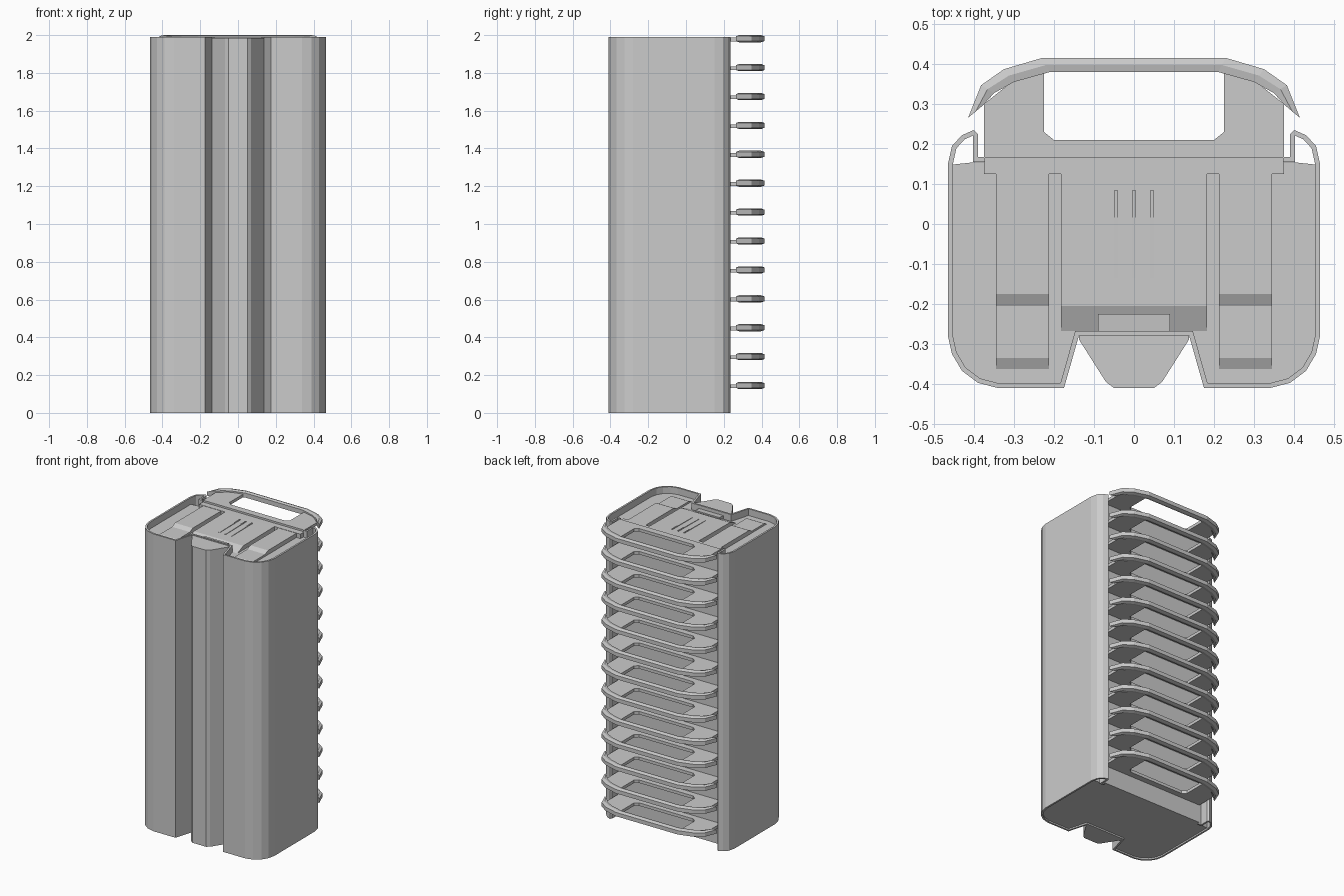
import bpy, bmesh, math
from mathutils import Vector

if "Cube" in bpy.data.objects:
    bpy.data.objects.remove(bpy.data.objects["Cube"])


def make(name, verts, faces, smooth=False):
    me = bpy.data.meshes.new(name)
    me.from_pydata(verts, [], faces)
    bm = bmesh.new()
    bm.from_mesh(me)
    bmesh.ops.recalc_face_normals(bm, faces=bm.faces)
    bm.to_mesh(me)
    bm.free()
    ob = bpy.data.objects.new(name, me)
    bpy.context.collection.objects.link(ob)
    if smooth:
        bpy.context.view_layer.objects.active = ob
        ob.select_set(True)
        bpy.ops.object.shade_smooth_by_angle(angle=math.radians(28))
        ob.select_set(False)
    return ob


def prism(name, pts, lo, hi, axis='z', smooth=False):
    """Extrude a closed outline: (x, y) along z, or (y, z) along x."""
    n = len(pts)
    put = (lambda p, h: (p[0], p[1], h)) if axis == 'z' else (lambda p, h: (h, p[0], p[1]))
    verts = [put(p, h) for h in (lo, hi) for p in pts]
    faces = [tuple(range(n)), tuple(range(n, 2 * n))]
    faces += [(i, (i + 1) % n, n + (i + 1) % n, n + i) for i in range(n)]
    return make(name, verts, faces, smooth)


def loft(name, sections):
    """Join closed cross-sections of equal point count into a capped solid."""
    k = len(sections[0])
    verts = [v for s in sections for v in s]
    faces = [tuple(range(k)), tuple(range(len(verts) - k, len(verts)))]
    for s in range(len(sections) - 1):
        a, b = s * k, (s + 1) * k
        faces += [(a + i, a + (i + 1) % k, b + (i + 1) % k, b + i) for i in range(k)]
    return make(name, verts, faces)


def mirrored(right):
    return [(-x, y) for x, y in reversed(right)] + list(right)


def offset(path, d):
    """Offset an open path to its left with mitred corners."""
    out = []
    for i, p in enumerate(path):
        p = Vector(p)
        normals = []
        for a, b in ((i - 1, i), (i, i + 1)):
            if a >= 0 and b < len(path):
                t = (Vector(path[b]) - Vector(path[a])).normalized()
                normals.append(Vector((-t.y, t.x)))
        m = sum(normals, Vector((0, 0))).normalized()
        out.append(tuple(p + m * d / max(0.4, m.dot(normals[0]))))
    return out


# Outer shell: thin wall with rounded corners, front notch and hooked back edges
half = [(.138, -.28), (.175, -.41), (.34, -.41), (.39, -.397), (.43, -.367), (.455, -.325),
        (.465, -.28), (.465, .15), (.455, .195), (.43, .222), (.40, .235), (.39, .225),
        (.39, .167), (.372, .167)]
outer = mirrored(half)
inner = offset(outer, .012)
loft("outer_shell", [[(a[0], a[1], 0), (b[0], b[1], 0), (b[0], b[1], 1.99), (a[0], a[1], 1.99)]
                     for a, b in zip(outer, inner)])

# Inner core filling the shell, recessed at top and bottom
core = inner[len(half):][:8] + [(.402, .154), (.373, .154), (.373, .17)]
prism("inner_core", mirrored(core), .01, 1.945)

# Front tab running the full height inside the notch
prism("front_tab", mirrored([(.05, -.41), (.07, -.395), (.138, -.288), (.138, -.279)]), 0, 1.985)

# Top tray: back deck, centre plate with sloped front, and grip
prism("back_deck", [(.17, 1.94), (.17, 1.975), (.125, 1.975), (.125, 1.94)], -.375, .375, 'x')
prism("centre_plate", [(.126, 1.94), (.126, 1.975), (-.205, 1.972), (-.268, 1.945), (-.268, 1.94)],
      -.183, .183, 'x')
prism("front_grip", [(-.225, 1.94), (-.225, 1.972), (-.272, 1.968), (-.272, 1.94)], -.09, .09, 'x')

# Stepped runners on both sides of the top
for side in (-1, 1):
    a, b = sorted((side * .213, side * .345))
    prism("runner", [(.126, 1.94), (.126, 1.973), (-.175, 1.973), (-.205, 1.958), (-.335, 1.958),
                     (-.362, 1.945), (-.362, 1.94)], a, b, 'x')

# Small ribs in the middle of the centre plate
for x in (-.045, 0, .045):
    prism("centre_rib", [(.085, 1.97), (.085, 1.979), (-.135, 1.975), (-.135, 1.97)],
          x - .004, x + .004, 'x')

# Handle pieces: flat neck and curved grip bar with hooked tips, stacked 13 times
neck_half = [(0, .165), (.375, .165), (.375, .30), (.30, .36), (.225, .385), (.225, .23),
             (.20, .21), (0, .21)]
neck_outline = neck_half + [(-x, y) for x, y in reversed(neck_half[1:-1])]
bar_out = mirrored([(.23, .415), (.325, .387), (.382, .347), (.415, .265)])
bar_in = mirrored([(.21, .38), (.30, .355), (.35, .327), (.377, .297)])


def bar_section(o, i):
    mx, my = (o[0] + i[0]) / 2, (o[1] + i[1]) / 2
    return [(o[0], o[1], -.013), (o[0], o[1], .013), (mx, my, .019),
            (i[0], i[1], .015), (i[0], i[1], -.015), (mx, my, -.019)]


neck = prism("handle_neck", neck_outline, -.014, .006)
bar = loft("handle_bar", [bar_section(o, i) for o, i in zip(bar_out, bar_in)])
for level in range(13):
    for part in (neck, bar):
        ob = part
        if level:
            ob = part.copy()
            bpy.context.collection.objects.link(ob)
        ob.location.z = .145 + .153 * level
